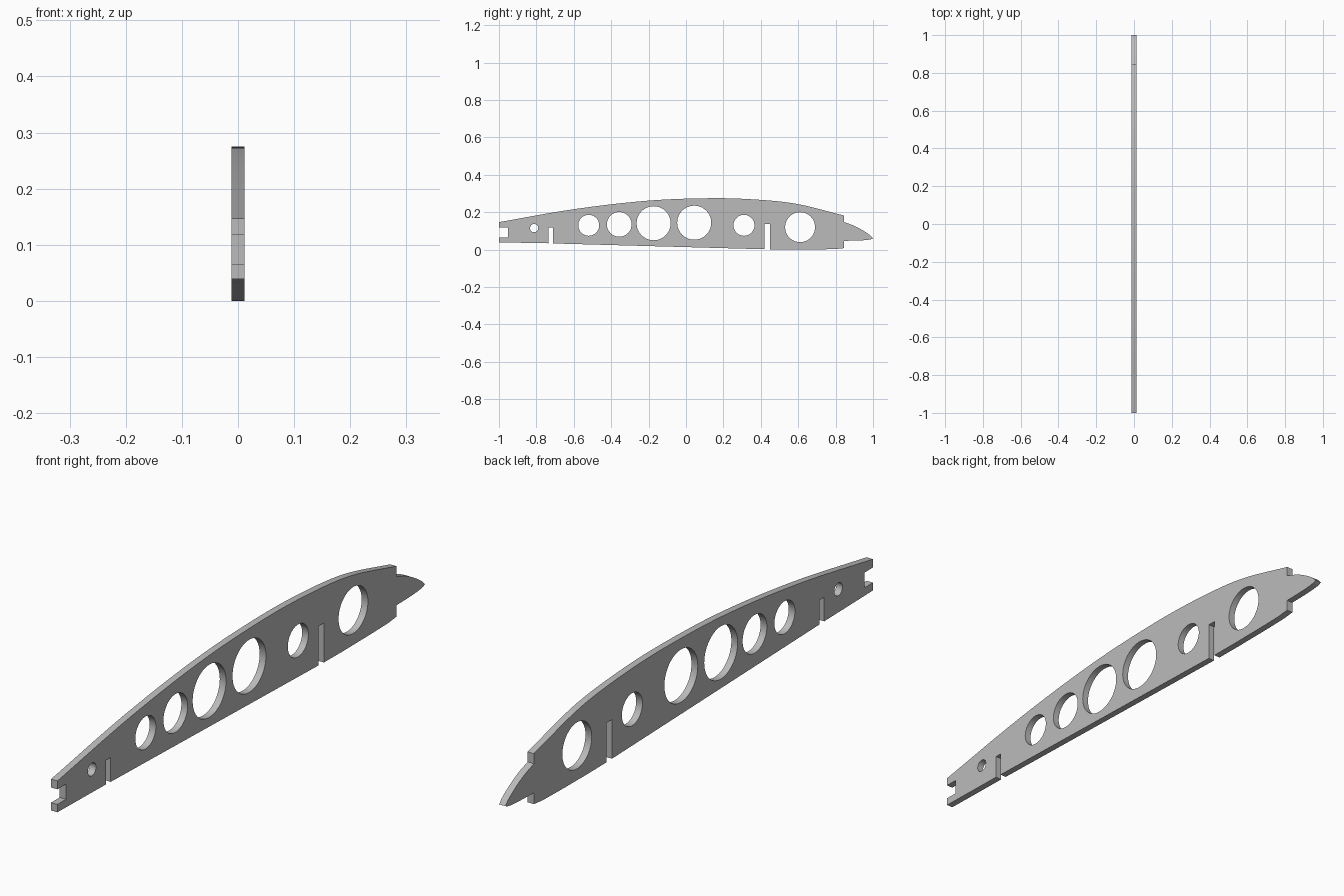
import bpy
import math
from mathutils import Vector
from mathutils.geometry import interpolate_bezier

cube = bpy.data.objects.get("Cube")
if cube:
    bpy.data.objects.remove(cube, do_unlink=True)

HALF_THICKNESS = 0.012


def smooth_path(points, steps=8):
    """Smooth line through the given (y, z) points."""
    p = [Vector((a, b, 0)) for a, b in points]
    p = [2 * p[0] - p[1]] + p + [2 * p[-1] - p[-2]]
    out = []
    for a, b, c, d in zip(p, p[1:], p[2:], p[3:]):
        # handles scaled to the segment, so uneven spacing stays smooth
        length = (c - b).length
        h1 = b + (c - a) * length / ((b - a).length + length) / 3
        h2 = c - (d - b) * length / ((d - c).length + length) / 3
        out += [v.to_2d() for v in interpolate_bezier(b, h1, h2, c, steps + 1)[:-1]]
    return out + [p[-2].to_2d()]


def circle(y, z, r, sides=48):
    turn = 2 * math.pi / sides
    return [(y + r * math.cos(i * turn), z + r * math.sin(i * turn)) for i in range(sides)]


# Outline: upper skin, tail tongue, lower edge with spar slots, front notch
top = smooth_path([(-1, .147), (-.6, .216), (-.2, .262), (.15, .275),
                   (.4, .266), (.6, .243), (.845, .182)])
tongue = smooth_path([(.845, .147), (.9, .127), (.95, .1), (.985, .076), (1, .06)], 5)
tongue += smooth_path([(1, .06), (.985, .054), (.93, .049), (.845, .047)], 5)[1:]
rear_bottom = [(.845, .008), (.8, .003), (.7, .001), (.55, 0), (.45, .001)]
rear_slot = [(.45, .137), (.42, .137)]
mid_bottom = [(.42, .002), (.2, .008), (-.2, .019), (-.71, .033)]
front_slot = [(-.71, .117), (-.735, .117)]
front_bottom = [(-.735, .034), (-1, .039)]
notch = [(-1, .066), (-.953, .066), (-.953, .118), (-1, .118)]
outline = (top + tongue + rear_bottom + rear_slot + mid_bottom
           + front_slot + front_bottom + notch)

# Lightening holes: centre y, centre z, radius
holes = [(-.812, .115, .022), (-.52, .13, .056), (-.357, .135, .066),
         (-.173, .141, .091), (.044, .144, .091), (.31, .13, .056), (.61, .12, .08)]

# Filled flat curve extruded to the rib thickness
curve = bpy.data.curves.new("rib_profile", "CURVE")
curve.dimensions = "2D"
curve.fill_mode = "BOTH"
curve.extrude = HALF_THICKNESS
for loop in [outline] + [circle(*h) for h in holes]:
    spline = curve.splines.new("POLY")
    spline.points.add(len(loop) - 1)
    for point, (y, z) in zip(spline.points, loop):
        point.co = (y, z, 0, 1)
    spline.use_cyclic_u = True

# Plain grey sheet material
grey = bpy.data.materials.new("grey")
grey.use_nodes = True
grey.diffuse_color = (.5, .5, .5, 1)
grey.node_tree.nodes["Principled BSDF"].inputs["Base Color"].default_value = (.5, .5, .5, 1)
curve.materials.append(grey)

# Stand the rib upright along y and turn it into a mesh
rib = bpy.data.objects.new("wing_rib", curve)
bpy.context.collection.objects.link(rib)
rib.rotation_euler = (math.pi / 2, 0, math.pi / 2)
bpy.ops.object.select_all(action="DESELECT")
rib.select_set(True)
bpy.context.view_layer.objects.active = rib
bpy.ops.object.convert(target="MESH")
bpy.ops.object.mode_set(mode="EDIT")
bpy.ops.mesh.select_all(action="SELECT")
bpy.ops.mesh.remove_doubles(threshold=.0001)
bpy.ops.mesh.normals_make_consistent(inside=False)
bpy.ops.object.mode_set(mode="OBJECT")
bpy.ops.object.transform_apply(location=False, rotation=True, scale=False)
bpy.ops.object.shade_smooth_by_angle(angle=math.radians(30))
